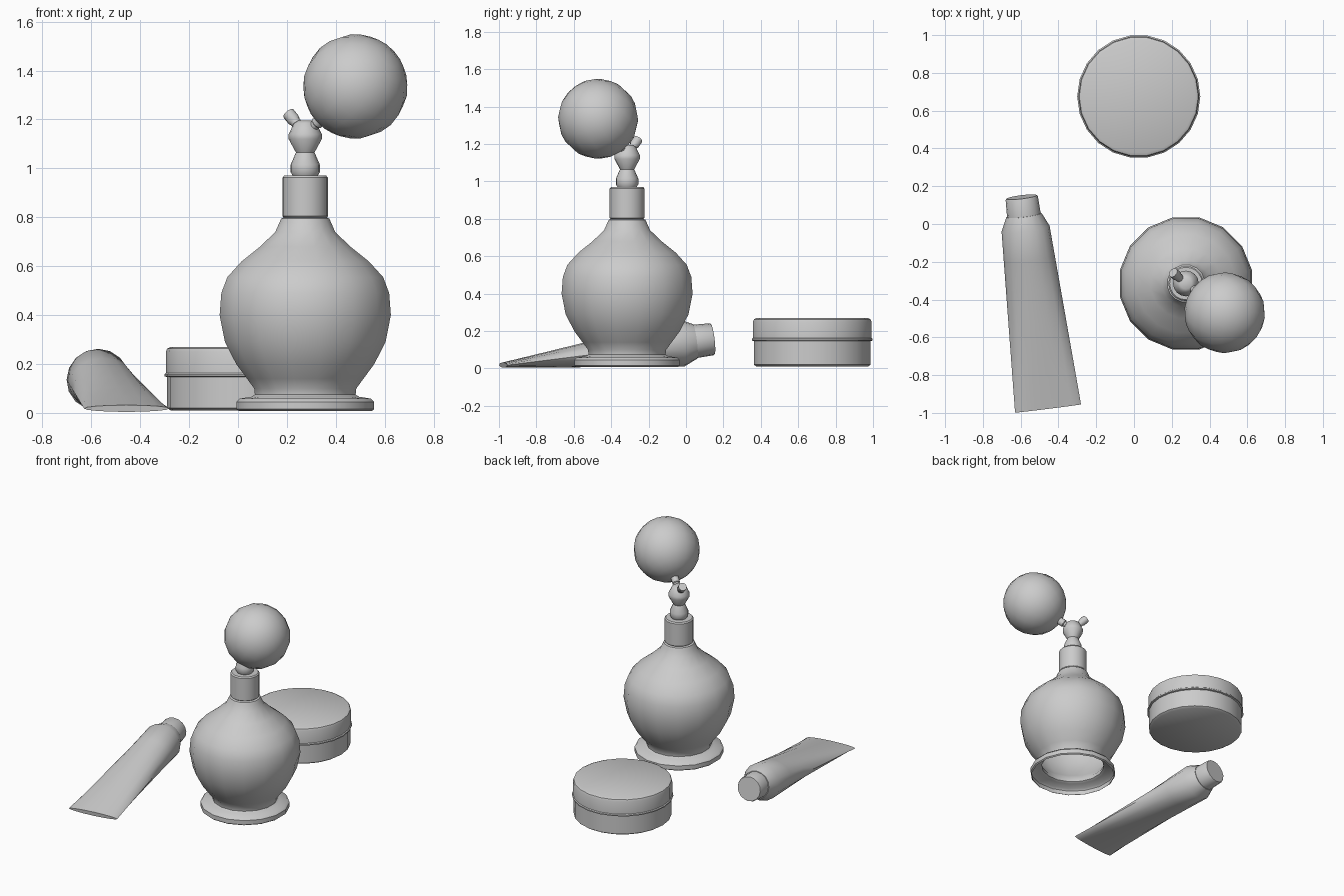
import bpy
from math import cos, sin, tau, radians
from mathutils import Vector, Matrix

if "Cube" in bpy.data.objects:
    bpy.data.objects.remove(bpy.data.objects["Cube"])


def loft(name, rings, origin, direction=(0, 0, 1), sides=16, bottom=True, top=True, turn=0.0):
    """Stack rings (distance, half width, half depth) along a direction."""
    d = Vector(direction).normalized()
    x = Vector((0, 1, 0)).cross(d) if abs(d.z) > 0.9 else d.cross(Vector((0, 0, 1)))
    x.normalize()
    y = d.cross(x)
    frame = Matrix((x, y, d)).transposed()
    verts, faces = [], []
    for ring in rings:
        h, rx, ry = ring if len(ring) == 3 else (ring[0], ring[1], ring[1])
        for j in range(sides):
            a = tau * (j + turn) / sides
            verts.append(frame @ Vector((rx * cos(a), ry * sin(a), h)))
    for i in range(len(rings) - 1):
        for j in range(sides):
            k = (j + 1) % sides
            a, b = i * sides, (i + 1) * sides
            faces.append((a + j, a + k, b + k, b + j))
    if bottom:
        faces.append(tuple(reversed(range(sides))))
    if top:
        n = (len(rings) - 1) * sides
        faces.append(tuple(range(n, n + sides)))
    mesh = bpy.data.meshes.new(name)
    mesh.from_pydata(verts, [], faces)
    obj = bpy.data.objects.new(name, mesh)
    obj.location = origin
    bpy.context.collection.objects.link(obj)
    smooth(obj)
    return obj


def smooth(obj):
    bpy.ops.object.select_all(action='DESELECT')
    obj.select_set(True)
    bpy.context.view_layer.objects.active = obj
    bpy.ops.object.shade_smooth_by_angle(angle=radians(40))


# perfume bottle: hollow foot and body, open underneath
axis = Vector((0.275, -0.315, 0))
loft("bottle_body", [
    (0.008, 0.278), (0.015, 0.287), (0.045, 0.287), (0.058, 0.275), (0.066, 0.225),
    (0.075, 0.21), (0.10, 0.213), (0.14, 0.243), (0.20, 0.288), (0.29, 0.335),
    (0.40, 0.357), (0.49, 0.35), (0.555, 0.325), (0.62, 0.265), (0.68, 0.188),
    (0.74, 0.125), (0.78, 0.107), (0.795, 0.10), (0.80, 0.088)],
    axis, bottom=False, turn=0.5)

# collar and turned stem
loft("collar", [(0.80, 0.088), (0.805, 0.093), (0.962, 0.093), (0.97, 0.086)], axis, sides=20)
loft("stem", [
    (0.968, 0.05), (0.985, 0.06), (1.015, 0.06), (1.065, 0.038), (1.12, 0.068),
    (1.14, 0.068), (1.185, 0.046), (1.195, 0.03)], axis, sides=16)

# spray nozzle and bulb
hub = axis + Vector((0, 0, 1.14))
ball = Vector((0.48, -0.47, 1.335))
loft("nozzle", [(0, 0.022), (0.075, 0.022), (0.085, 0.027), (0.122, 0.027)],
     hub, (-0.065, 0.055, 0.08), sides=10)
loft("bulb_stub", [(0, 0.02), (0.07, 0.02), (0.075, 0.026), (0.125, 0.026)],
     hub, ball - hub, sides=10)
bpy.ops.mesh.primitive_uv_sphere_add(segments=16, ring_count=12, radius=0.214, location=ball)
bulb = bpy.context.object
bulb.name = "squeeze_bulb"
bulb.rotation_euler = (ball - hub).to_track_quat('Z', 'Y').to_euler()
smooth(bulb)

# round cream jar
jar = Vector((0.025, 0.675, 0))
loft("jar_base", [(0.01, 0.30), (0.02, 0.315), (0.152, 0.315)], jar, sides=22)
loft("jar_lid", [
    (0.147, 0.318), (0.15, 0.326), (0.158, 0.326), (0.163, 0.32),
    (0.25, 0.32), (0.263, 0.315), (0.27, 0.30)], jar, sides=22)

# squeeze tube lying on its side, flat crimp widening to a round shoulder
crimp = Vector((-0.455, -0.977, 0.018))
along = Vector((-0.12, 0.96, 0.119))
body = []
for i in range(7):
    t = i / 6
    body.append((0.967 * t, 0.176 + (0.128 - 0.176) * t, 0.014 + (0.127 - 0.014) * t))
loft("tube_body", body + [(1.04, 0.094, 0.094)], crimp, along, sides=16)
loft("tube_cap", [(1.035, 0.09), (1.13, 0.086), (1.137, 0.082)], crimp, along, sides=16)
